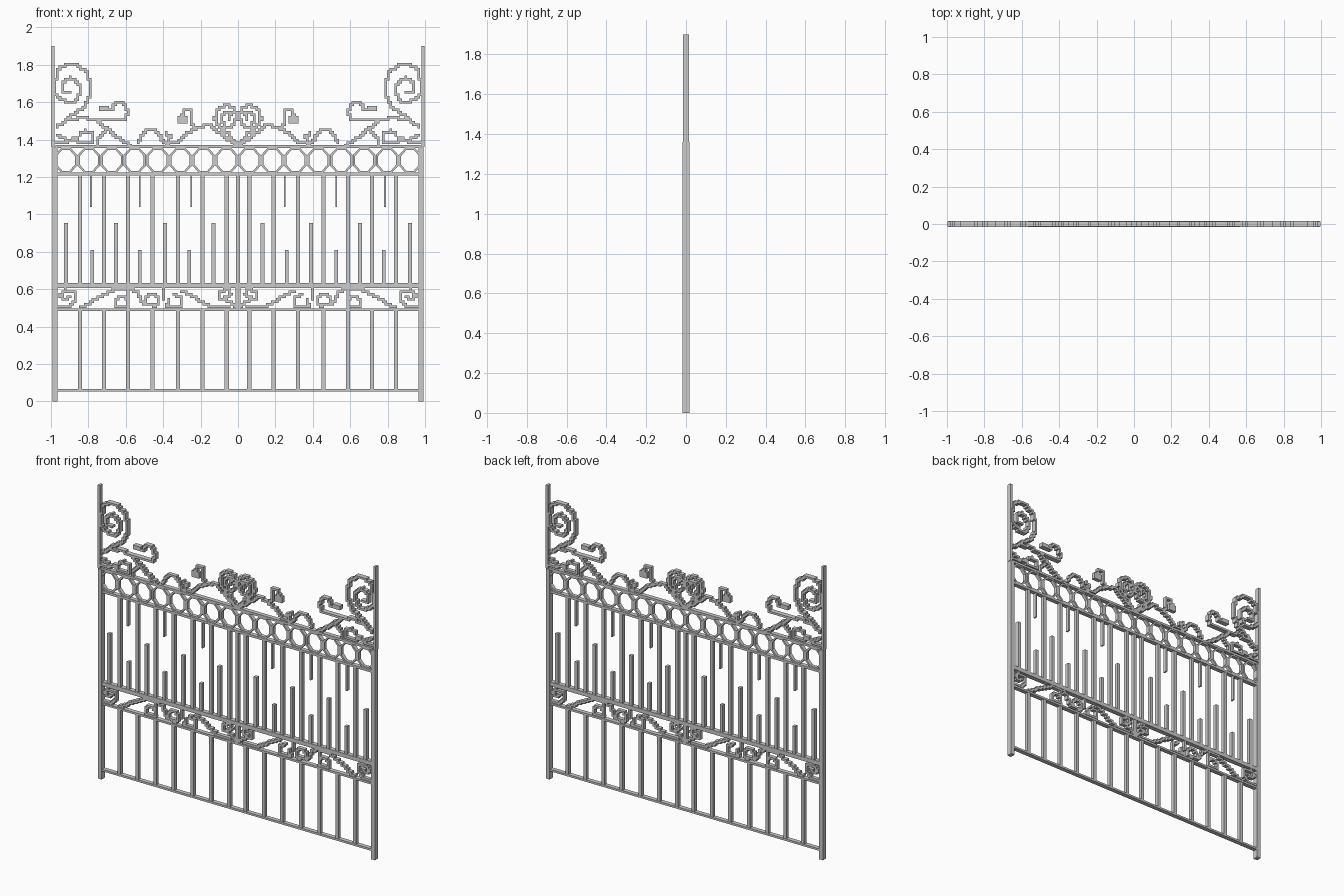
import bpy, bmesh, math

if "Cube" in bpy.data.objects:
    bpy.data.objects.remove(bpy.data.objects["Cube"])

CELL = 0.0135   # stair-step size of the blocky scrollwork


def make_object(name, bm):
    bmesh.ops.recalc_face_normals(bm, faces=bm.faces[:])
    me = bpy.data.meshes.new(name)
    bm.to_mesh(me)
    bm.free()
    ob = bpy.data.objects.new(name, me)
    bpy.context.collection.objects.link(ob)
    return ob


def add_box(bm, x0, x1, z0, z1, d):
    vs = bmesh.ops.create_cube(bm, size=1)["verts"]
    for v in vs:
        v.co.x = (x0 + x1) / 2 + v.co.x * (x1 - x0)
        v.co.y *= 2 * d
        v.co.z = (z0 + z1) / 2 + v.co.z * (z1 - z0)


def bars(name, xs, z0, z1, w, d=0.012):
    bm = bmesh.new()
    for x in xs:
        for s in ((-1, 1) if x else (1,)):
            add_box(bm, s * x - w / 2, s * x + w / 2, z0, z1, d)
    return make_object(name, bm)


def scrolls(name, paths, d, blobs=()):
    """Trace paths (hundredths of a unit, x >= 0) as stepped bars, mirrored."""
    cells = set()
    for path in paths:
        prev = None
        for (xa, za), (xb, zb) in zip(path, path[1:]):
            n = int(math.hypot(xb - xa, zb - za) / 0.2) + 1
            for k in range(n + 1):
                x, z = xa + (xb - xa) * k / n, za + (zb - za) * k / n
                c = (math.floor(x / 100 / CELL), math.floor(z / 100 / CELL))
                if prev and c[0] != prev[0] and c[1] != prev[1]:
                    cells.add((c[0], prev[1]))
                cells.add(c)
                prev = c
    for x, z, w, h in blobs:
        i0, j0 = math.floor(x / 100 / CELL), math.floor(z / 100 / CELL)
        cells.update((i0 + i, j0 + j) for i in range(w) for j in range(h))
    cells |= {(-1 - i, j) for i, j in cells}
    bm = bmesh.new()
    cache = {}

    def v(i, y, j):
        if (i, y, j) not in cache:
            cache[i, y, j] = bm.verts.new((i * CELL, y * d, j * CELL))
        return cache[i, y, j]

    for i, j in sorted(cells):
        corners = [(i, j), (i + 1, j), (i + 1, j + 1), (i, j + 1)]
        near = [(i, j - 1), (i + 1, j), (i, j + 1), (i - 1, j)]
        bm.faces.new([v(a, -1, b) for a, b in corners])
        bm.faces.new([v(a, 1, b) for a, b in reversed(corners)])
        for k in range(4):
            if near[k] not in cells:
                (a, b), (e, f) = corners[k], corners[(k + 1) % 4]
                bm.faces.new([v(a, -1, b), v(a, 1, b), v(e, 1, f), v(e, -1, f)])
    return make_object(name, bm)


# Posts: wide lower part, slimmer upper part
bars("lower_post", [0.979], 0, 1.36, 0.028, 0.017)
bars("upper_post", [0.988], 1.36, 1.9, 0.016, 0.014)

# Horizontal rails
for name, z0, z1, d in (("bottom_rail", 0.053, 0.066, 0.014),
                        ("scroll_band_rail", 0.483, 0.496, 0.014),
                        ("middle_rail", 0.606, 0.632, 0.015),
                        ("ring_lower_rail", 1.208, 1.223, 0.014),
                        ("ring_upper_rail", 1.355, 1.37, 0.014)):
    bm = bmesh.new()
    add_box(bm, -0.975, 0.975, z0, z1, d)
    make_object(name, bm)

# Vertical bars
main = [0.06, 0.19, 0.32, 0.457, 0.588, 0.717, 0.845]
bars("lower_bar", main, 0.06, 0.49, 0.022)
bars("upper_bar", main, 0.625, 1.215, 0.022)
bars("centre_bar", [0], 0.625, 1.215, 0.02)
bars("tall_spike", [0.13, 0.39, 0.652, 0.92], 0.625, 0.955, 0.021)
bars("short_spike", [0.26, 0.525, 0.78], 0.625, 0.81, 0.019)
bars("hanging_spike", [0.25, 0.525, 0.785], 1.04, 1.215, 0.01)
bars("band_bar", [0.588], 0.49, 0.61, 0.014)

# Row of octagonal rings
bm = bmesh.new()
for n in range(16):
    cx = (n - 7.5) * 0.1227
    loops = []
    for rx, rz in ((0.061, 0.066), (0.048, 0.056)):
        for y in (-0.012, 0.012):
            k8 = 1 / math.cos(math.pi / 8)
            loops.append([bm.verts.new((cx + rx * k8 * math.cos((k + 0.5) * math.pi / 4), y,
                                        1.289 + rz * k8 * math.sin((k + 0.5) * math.pi / 4)))
                          for k in range(8)])
    for a, b in ((0, 1), (1, 3), (3, 2), (2, 0)):
        for k in range(8):
            m = (k + 1) % 8
            bm.faces.new([loops[a][k], loops[a][m], loops[b][m], loops[b][k]])
make_object("ring_row", bm)

# Large corner spirals with their branches
scrolls("corner_scroll", [
    [(91, 151.5), (86, 154.5), (82, 158), (79, 163.5), (78.5, 170), (81, 176), (86, 180),
     (92, 180), (97, 177), (97.5, 164), (92, 160), (87, 160.5), (84, 166), (85.5, 171),
     (90, 173), (94, 170.5), (94, 166), (90, 165)],
    [(97, 146.5), (92, 150), (84, 151.5), (77, 151), (72, 147), (66, 142.5), (58, 137)],
    [(77, 151), (71, 150), (60, 150.5), (59, 156), (62, 160), (66, 159.5), (67, 156.5), (70, 156)],
], 0.016, [(70, 155.5, 4, 2)])
scrolls("corner_curl", [
    [(98, 139), (93, 138), (89, 140), (84, 138.5), (78, 138.5), (78, 144), (82, 144.5), (85, 142)],
    [(97, 143), (92, 140)],
    [(75, 137), (74, 142), (70, 146)],
], 0.013, [(86, 140, 3, 2)])

# Middle crest: wave, leaf curl and heart-shaped spirals
scrolls("crest_scroll", [
    [(53, 138), (52, 142), (49, 145.5), (45, 145.5), (42, 143), (40, 139), (37, 139),
     (36, 142), (39, 143.5)],
    [(39, 137), (31, 139.5), (28, 143), (21, 146.5), (16, 148), (11, 144.5), (6, 140.5), (1, 137)],
    [(24, 146), (25, 151), (25, 155.5), (28, 156), (30, 153)],
], 0.013, [(27, 149, 4, 3)])
scrolls("crest_heart", [
    [(0.5, 137), (5, 143), (10, 146.5), (12.3, 151), (11.5, 156), (7, 158.5), (2, 157),
     (0.6, 152), (3, 147), (7.5, 147), (9, 151.5), (7, 155), (4, 154), (4.3, 151)],
], 0.014)

# Scroll band between the two lower rails
scrolls("band_outer_scroll", [
    [(97, 51), (90, 51), (87, 53.5), (87, 58), (92, 59.5), (95, 57), (92.5, 54.5), (90, 56)],
    [(84, 50), (78, 53.5), (72, 57), (65, 60), (60, 60.5)],
    [(59, 50.5), (65, 51), (66, 55), (61, 56), (60, 54)],
], 0.013)
scrolls("band_inner_scroll", [
    [(58, 60), (54, 59), (52, 54.5), (50, 52), (44, 51), (42, 55), (44, 57), (48, 57), (50, 53.5)],
    [(40, 60), (40, 54.5)],
    [(37, 54.5), (38, 51), (31, 51), (30, 55.5), (34, 57)],
    [(30, 59), (23, 55.5), (18, 52), (12, 50.5), (5, 51)],
    [(0.5, 50), (5, 53.5), (10, 55.5), (10, 59), (5, 60), (4, 57), (7, 55.5)],
    [(0.5, 49), (0.5, 61)],
], 0.013)
